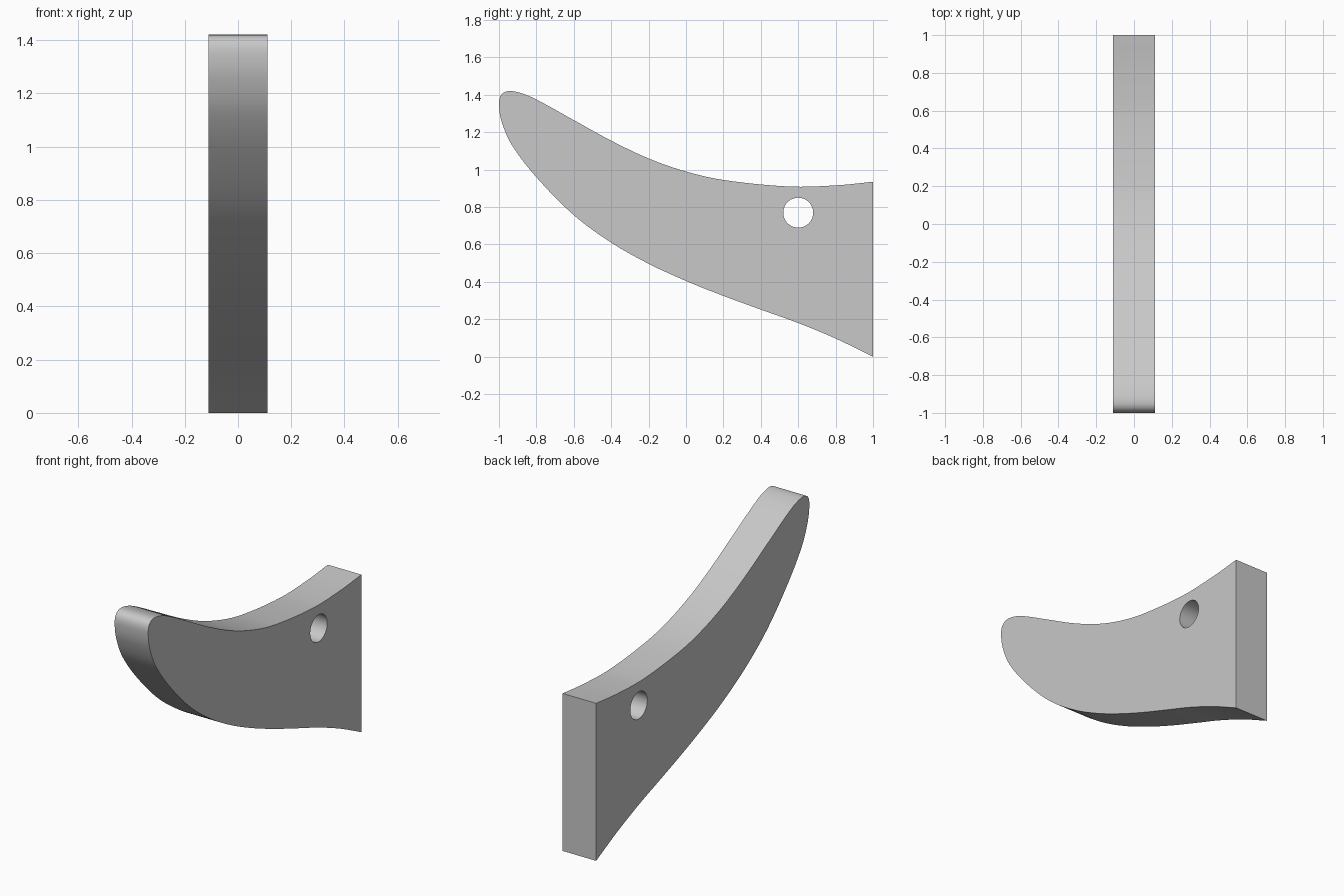
import bpy, bmesh, math

cube = bpy.data.objects.get("Cube")
if cube:
    bpy.data.objects.remove(cube, do_unlink=True)

HALF_WIDTH = 0.11
HOLE_Y, HOLE_Z, HOLE_R = 0.6, 0.77, 0.08

# Side outline in (y, z): upper edge from the back to the tip, then the lower edge
OUTLINE = [(1, 0.935), (0.8, 0.916), (0.55, 0.91), (0.2, 0.945), (0, 0.99),
           (-0.2, 1.06), (-0.4, 1.155), (-0.6, 1.265), (-0.8, 1.375),
           (-0.88, 1.409), (-0.95, 1.42), (-0.988, 1.4), (-1, 1.35),
           (-0.985, 1.255), (-0.93, 1.13), (-0.8, 0.96), (-0.6, 0.757),
           (-0.4, 0.61), (-0.2, 0.497), (0, 0.405), (0.2, 0.325),
           (0.4, 0.252), (0.6, 0.18), (0.8, 0.097), (1, 0)]


def add_spline(curve, points, corners=()):
    """Closed smooth spline through the points, sharp at the given corners."""
    spline = curve.splines.new('BEZIER')
    spline.bezier_points.add(len(points) - 1)
    spline.use_cyclic_u = True
    spline.resolution_u = 8
    last = len(points) - 1
    for i, (point, co) in enumerate(zip(spline.bezier_points, points)):
        before = points[i - 1]
        after = points[(i + 1) % len(points)]
        point.co = (*co, 0)
        point.handle_left_type = point.handle_right_type = 'FREE'
        # Tangent follows the neighbours; handle lengths follow each span
        tx, ty = after[0] - before[0], after[1] - before[1]
        size = math.hypot(tx, ty)
        back, ahead = math.dist(co, before) / 3, math.dist(co, after) / 3
        left = (co[0] - tx / size * back, co[1] - ty / size * back)
        right = (co[0] + tx / size * ahead, co[1] + ty / size * ahead)
        if i in corners:
            left = [c + (b - c) / 3 for c, b in zip(co, before)]
            right = [c + (a - c) / 3 for c, a in zip(co, after)]
        point.handle_left = (*left, 0)
        point.handle_right = (*right, 0)


# Filled profile with a round hole, extruded to both sides
curve = bpy.data.curves.new("profile", 'CURVE')
curve.dimensions = '2D'
curve.fill_mode = 'BOTH'
curve.extrude = HALF_WIDTH
add_spline(curve, OUTLINE, corners=(0, len(OUTLINE) - 1))
hole = [(HOLE_Y + HOLE_R * math.cos(a), HOLE_Z + HOLE_R * math.sin(a))
        for a in (math.tau * i / 12 for i in range(12))]
add_spline(curve, hole)

body = bpy.data.objects.new("curved_blade", curve)
bpy.context.collection.objects.link(body)
body.rotation_euler = (math.pi / 2, 0, math.pi / 2)

bpy.ops.object.select_all(action='DESELECT')
body.select_set(True)
bpy.context.view_layer.objects.active = body
bpy.ops.object.convert(target='MESH')
bpy.ops.object.transform_apply(location=False, rotation=True, scale=False)
body = bpy.context.object

# Join caps to walls
bm = bmesh.new()
bm.from_mesh(body.data)
bmesh.ops.remove_doubles(bm, verts=bm.verts, dist=0.0005)
bmesh.ops.recalc_face_normals(bm, faces=bm.faces)
bm.to_mesh(body.data)
bm.free()

# Plain grey material
grey = bpy.data.materials.new("light_grey")
grey.use_nodes = True
colour = (0.58, 0.58, 0.58, 1)
grey.diffuse_color = colour
grey.node_tree.nodes["Principled BSDF"].inputs["Base Color"].default_value = colour
body.data.materials.clear()
body.data.materials.append(grey)

bpy.ops.object.shade_smooth_by_angle(angle=math.radians(35))
